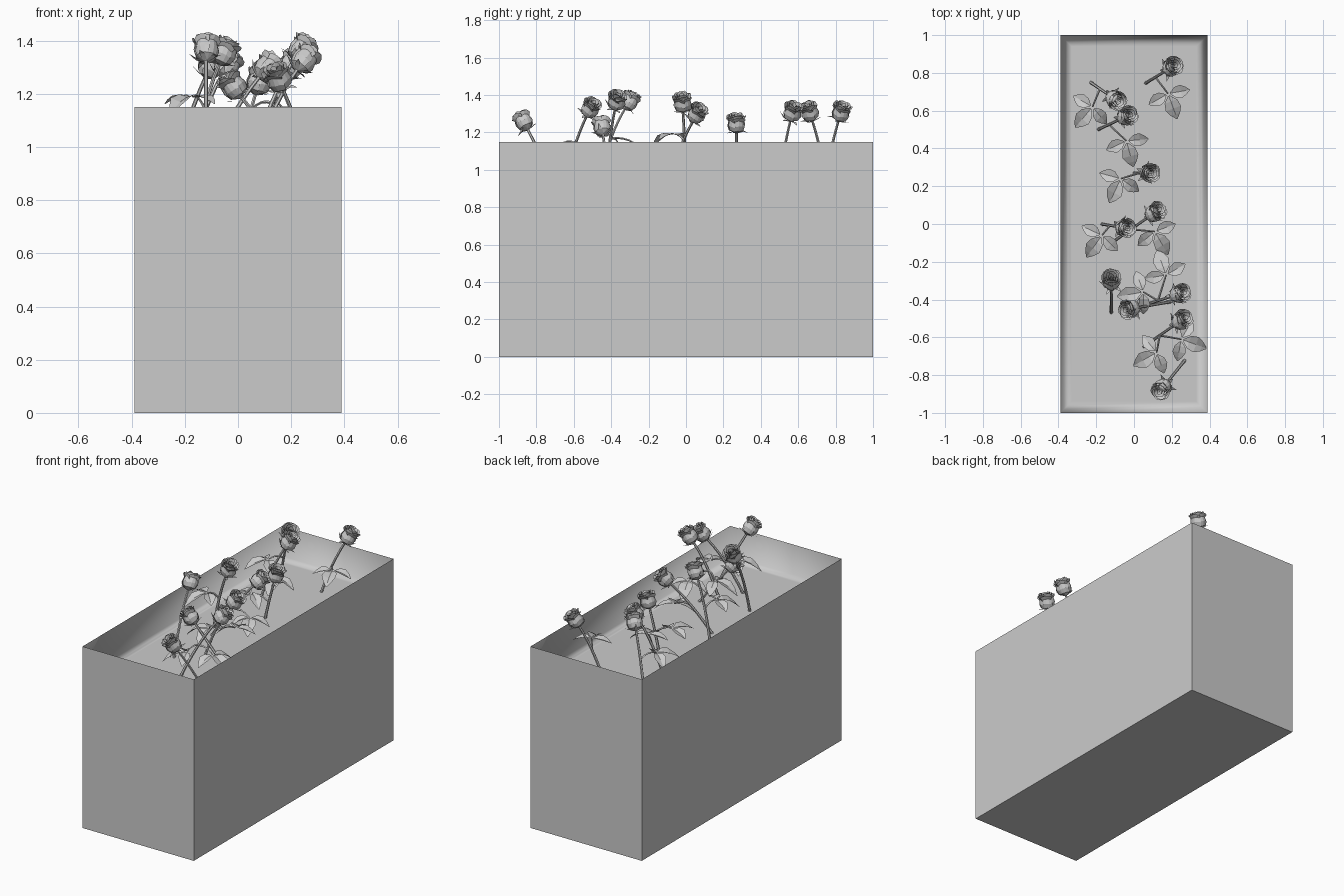
import bpy, bmesh, random
from math import sin, cos, pi, radians
from mathutils import Vector

random.seed(4)
if "Cube" in bpy.data.objects:
    bpy.data.objects.remove(bpy.data.objects["Cube"])

grey = bpy.data.materials.new("plain grey")
grey.use_nodes = True
grey.diffuse_color = (0.6, 0.6, 0.6, 1)
grey.node_tree.nodes["Principled BSDF"].inputs["Base Color"].default_value = (0.6, 0.6, 0.6, 1)

HALF_X, HALF_Y, RIM, SOIL = 0.39, 1.0, 1.15, 0.95


def finish(bm, name, smooth=False):
    mesh = bpy.data.meshes.new(name)
    for f in bm.faces:
        f.smooth = smooth
    bm.to_mesh(mesh)
    bm.free()
    mesh.materials.append(grey)
    obj = bpy.data.objects.new(name, mesh)
    bpy.context.collection.objects.link(obj)
    return obj


def rect_loft(name, rings, smooth):
    """Stack rectangles given as (inset, height) and cap the last one."""
    bm = bmesh.new()
    prev = None
    for inset, z in rings:
        x, y = HALF_X - inset, HALF_Y - inset
        ring = [bm.verts.new((sx * x, sy * y, z)) for sx, sy in ((-1, -1), (1, -1), (1, 1), (-1, 1))]
        if prev:
            for i in range(4):
                j = (i + 1) % 4
                bm.faces.new((prev[i], ring[i], ring[j], prev[j]))
        prev = ring
    bm.faces.new(prev)
    return finish(bm, name, smooth)


# Planter shell and the sunken soil basin
shell = rect_loft("planter_box", [(0, RIM), (0, 0)], False)
basin = rect_loft("soil_basin", [(0, RIM), (0.02, SOIL + 0.02), (0.04, SOIL), (0.06, SOIL)], True)
for obj, up in ((shell, False), (basin, True)):
    bm = bmesh.new()
    bm.from_mesh(obj.data)
    bmesh.ops.recalc_face_normals(bm, faces=bm.faces)
    cap = max(bm.faces, key=lambda f: f.calc_area() * abs(f.normal.z))
    if (cap.normal.z > 0) != up:
        bmesh.ops.reverse_faces(bm, faces=bm.faces)
    bm.to_mesh(obj.data)
    bm.free()


def grid_faces(bm, rows):
    for a, b in zip(rows, rows[1:]):
        for i in range(len(a) - 1):
            bm.faces.new((a[i], a[i + 1], b[i + 1], b[i]))


def tube(name, points, r0, r1, sides=6):
    """Tapering low-poly stalk along a list of points."""
    bm = bmesh.new()
    rows = []
    for k, p in enumerate(points):
        d = points[min(k + 1, len(points) - 1)] - points[max(k - 1, 0)]
        q = d.to_track_quat('Z', 'Y')
        r = r0 + (r1 - r0) * k / (len(points) - 1)
        ring = [bm.verts.new(p + q @ Vector((r * cos(2 * pi * i / sides), r * sin(2 * pi * i / sides), 0)))
                for i in range(sides)]
        rows.append(ring + ring[:1])
    grid_faces(bm, rows)
    return finish(bm, name)


def bend(a, b, c, steps=6):
    return [a * (1 - t) ** 2 + b * 2 * t * (1 - t) + c * t * t for t in (i / steps for i in range(steps + 1))]


def bloom(name, centre, axis):
    """Rose head: overlapping curled petals in rings, with pointed sepals."""
    bm = bmesh.new()
    q = axis.to_track_quat('Z', 'Y')
    put = lambda r, a, z: bm.verts.new(centre + q @ Vector((r * cos(a), r * sin(a), z - 0.055)))
    profile = ((0.008, 0), (0.038, 0.2), (0.046, 0.5), (0.041, 0.8), (0.052, 1))
    for count, scale, height in ((5, 1, 0.098), (5, 0.8, 0.108), (4, 0.55, 0.112), (3, 0.3, 0.106)):
        turn = random.uniform(0, pi)
        for i in range(count):
            mid = turn + 2 * pi * i / count
            rows = []
            for r, t in profile:
                row = []
                for s in (-1, -0.5, 0, 0.5, 1):
                    drop = 0.014 * s * s * t + random.uniform(0, 0.006) * t
                    grow = scale * (1 + 0.07 * s)
                    row.append(put(r * grow, mid + s * 0.62 * 2 * pi / count, t * height - drop))
                rows.append(row)
            grid_faces(bm, rows)
    for i in range(5):
        a = 2 * pi * i / 5 + random.uniform(-0.2, 0.2)
        root = [put(0.01, a - 0.8, 0), put(0.01, a + 0.8, 0)]
        wide = [put(0.04, a - 0.25, 0.012), put(0.04, a + 0.25, 0.012)]
        tip = put(0.066, a, random.uniform(0, 0.04))
        bm.faces.new((root[0], root[1], wide[1], wide[0]))
        bm.faces.new((wide[0], wide[1], tip))
    return finish(bm, name)


def leaf(bm, base, heading, length, droop):
    """Folded leaf blade with a drooping pointed tip."""
    along = Vector((cos(heading), sin(heading), 0))
    side = Vector((-along.y, along.x, 0))
    rows = []
    for t, w in ((0, 0.04), (0.25, 0.27), (0.55, 0.33), (0.8, 0.2), (1, 0.02)):
        spine = base + along * (t * length) - Vector((0, 0, droop * t * t * length))
        lift = Vector((0, 0, 0.35 * w * length))
        rows.append([bm.verts.new(spine + side * (w * length * s) + lift * abs(s)) for s in (1, 0, -1)])
    grid_faces(bm, rows)


def spray(name, stem_points, x, y, z, degrees):
    """Leaf stalk ending in three leaves."""
    joint = Vector((x, y, z))
    root = stem_points[3]
    peak = (root + joint) / 2 + Vector((0, 0, 0.03))
    tube(name + "_stalk", bend(root, peak, joint, 4), 0.006, 0.004, 4)
    bm = bmesh.new()
    for turn, size in ((0, 0.13), (80, 0.105), (-80, 0.105)):
        heading = radians(degrees + turn)
        start = joint + Vector((cos(heading), sin(heading), 0)) * 0.012
        leaf(bm, start, heading, size, random.uniform(0.25, 0.6))
    finish(bm, name)


# Roses: head position, root position, leaf sprays (x, y, z, heading)
roses = [
    ((0.20, 0.83, 1.31), (0.06, 0.745), [(0.18, 0.69, 1.14, -70)]),
    ((-0.10, 0.66, 1.31), (-0.23, 0.75), [(-0.22, 0.62, 1.13, -130)]),
    ((-0.04, 0.57, 1.31), (-0.19, 0.50), [(-0.04, 0.44, 1.13, -75)]),
    ((0.08, 0.27, 1.25), (0.0, 0.27), [(-0.07, 0.24, 1.1, -115)]),
    ((0.11, 0.06, 1.30), (-0.12, -0.1), [(0.11, -0.04, 1.1, -60)]),
    ((-0.05, -0.02, 1.36), (-0.17, 0.0), [(-0.17, -0.06, 1.19, -125)]),
    ((-0.12, -0.30, 1.37), (-0.12, -0.47), []),
    ((0.24, -0.37, 1.37), (0.05, -0.43), [(0.17, -0.27, 1.14, 110), (0.05, -0.36, 1.14, 190)]),
    ((-0.02, -0.45, 1.23), (0.2, -0.41), []),
    ((0.25, -0.51, 1.33), (0.05, -0.65), [(0.25, -0.61, 1.12, -20), (0.12, -0.68, 1.13, -150)]),
    ((0.15, -0.87, 1.26), (0.27, -0.72), []),
]
for n, (head, root, sprays) in enumerate(roses, 1):
    head = Vector(head)
    base = Vector((*root, SOIL - 0.01))
    axis = Vector((head.x - base.x, head.y - base.y, 0.28)).normalized()
    neck = head - axis * 0.052
    points = bend(base, neck - axis * 0.16, neck)
    tube(f"rose_stem_{n}", points, 0.009, 0.007)
    bloom(f"rose_head_{n}", head, axis)
    for k, s in enumerate(sprays, 1):
        spray(f"rose_leaves_{n}_{k}", points, *s)
